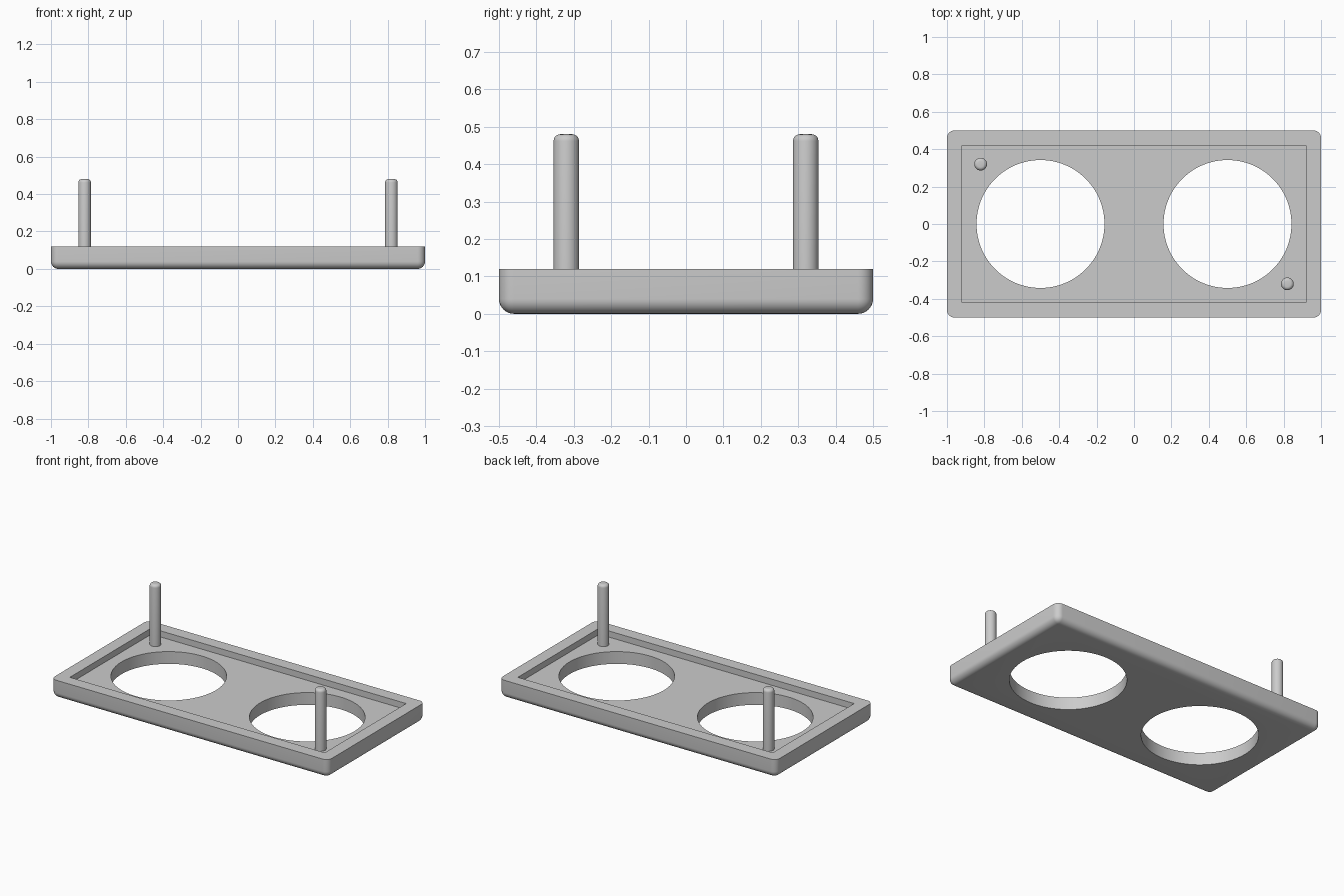
import bpy, bmesh, math
from mathutils import Matrix, Vector

if "Cube" in bpy.data.objects:
    bpy.data.objects.remove(bpy.data.objects["Cube"], do_unlink=True)

grey = bpy.data.materials.new("plain grey")
grey.use_nodes = True
grey.diffuse_color = (0.6, 0.6, 0.6, 1)
grey.node_tree.nodes["Principled BSDF"].inputs["Base Color"].default_value = (0.6, 0.6, 0.6, 1)


def finish(bm, name):
    mesh = bpy.data.meshes.new(name)
    bm.to_mesh(mesh)
    bm.free()
    mesh.materials.append(grey)
    obj = bpy.data.objects.new(name, mesh)
    bpy.context.collection.objects.link(obj)
    return obj


def add_box(bm, size, centre):
    bmesh.ops.create_cube(bm, size=1, matrix=Matrix.Translation(centre) @ Matrix.Diagonal((*size, 1)))


def add_cylinder(bm, radius, z0, z1, x, y, sides):
    bmesh.ops.create_cone(bm, cap_ends=True, segments=sides, radius1=radius, radius2=radius,
                          depth=z1 - z0, matrix=Matrix.Translation((x, y, (z0 + z1) / 2)))


def round_edges(bm, edges, radius, segments):
    bmesh.ops.bevel(bm, geom=edges, offset=radius, segments=segments, profile=0.5, affect='EDGES')


def smooth(obj):
    bpy.ops.object.select_all(action='DESELECT')
    obj.select_set(True)
    bpy.context.view_layer.objects.active = obj
    bpy.ops.object.shade_smooth_by_angle(angle=math.radians(30))


def cut(obj, cutter):
    mod = obj.modifiers.new("cut", 'BOOLEAN')
    mod.operation, mod.solver, mod.object = 'DIFFERENCE', 'EXACT', cutter
    bpy.context.view_layer.objects.active = obj
    bpy.ops.object.modifier_apply(modifier=mod.name)
    bpy.data.objects.remove(cutter, do_unlink=True)


HEIGHT, FLOOR = 0.12, 0.08

# Tray body: rounded below and at the corners, sharp along the top rim
bm = bmesh.new()
add_box(bm, (2, 1, HEIGHT), Vector((0, 0, HEIGHT / 2)))
soft = [e for e in bm.edges if any(v.co.z < 0.01 for v in e.verts)]
round_edges(bm, soft, 0.04, 8)
tray = finish(bm, "tray")

# Shallow rectangular recess in the top
bm = bmesh.new()
add_box(bm, (1.84, 0.84, 0.2), Vector((0, 0, FLOOR + 0.1)))
cut(tray, finish(bm, "recess_cutter"))

# Two round through holes
for side in (-1, 1):
    bm = bmesh.new()
    add_cylinder(bm, 0.342, -0.1, 0.3, side * 0.5, 0, 96)
    cut(tray, finish(bm, "hole_cutter"))
smooth(tray)

# Upright pins in opposite corners, with rounded tips
for side, name in ((-1, "back_right_pin"), (1, "front_left_pin")):
    bm = bmesh.new()
    add_cylinder(bm, 0.034, FLOOR - 0.01, 0.48, side * 0.82, side * -0.32, 32)
    tip = [e for e in bm.edges if all(v.co.z > 0.47 for v in e.verts)]
    round_edges(bm, tip, 0.018, 5)
    smooth(finish(bm, name))
